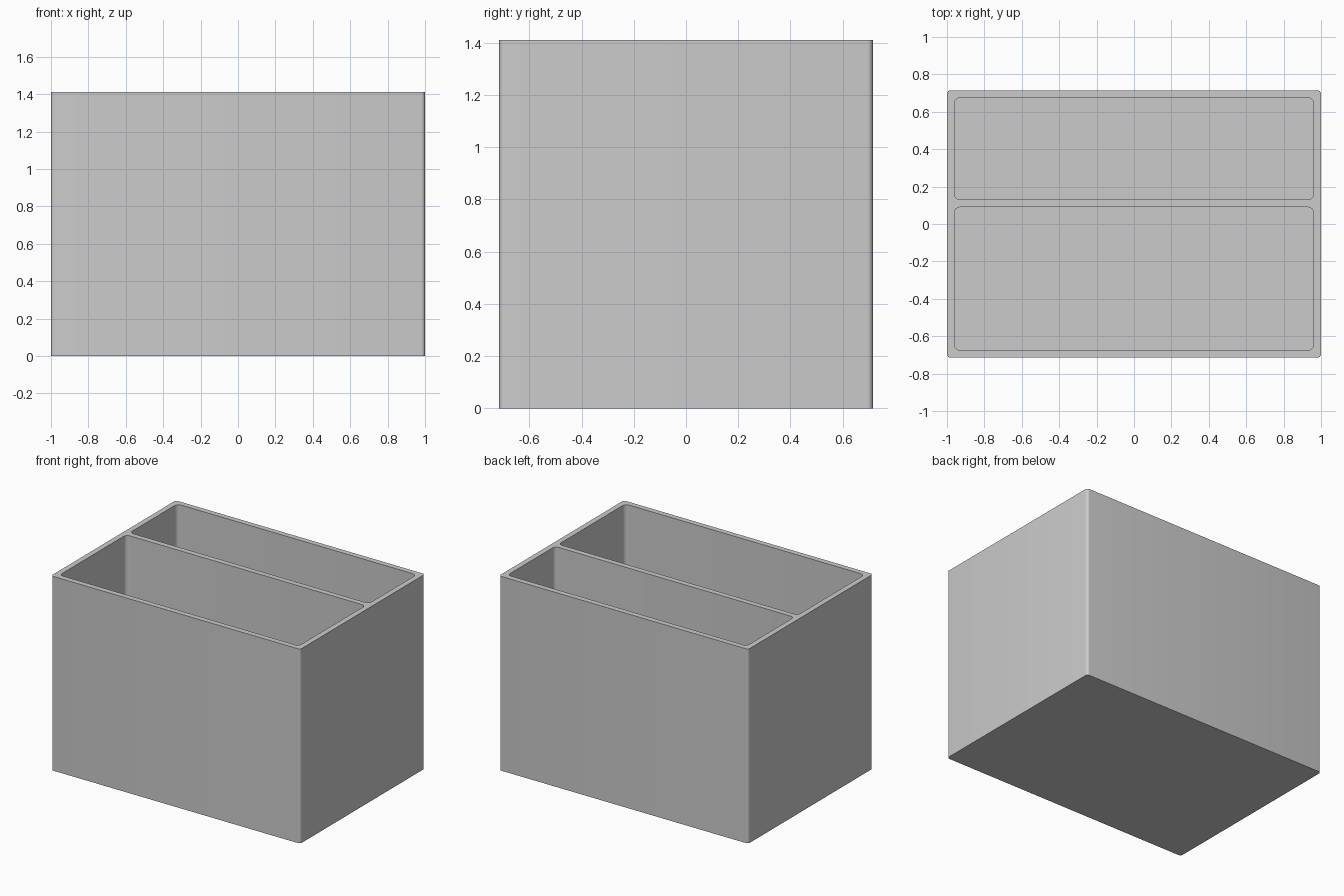
import bpy
import bmesh
from math import cos, sin, pi, radians

cube = bpy.data.objects.get("Cube")
if cube:
    bpy.data.objects.remove(cube)

HEIGHT = 1.41
HALF_X, HALF_Y = 1.0, 0.715
WALL = 0.04
DIVIDER_Y = 0.11

grey = bpy.data.materials.new("plain grey")
grey.use_nodes = True
colour = (0.6, 0.6, 0.6, 1)
grey.diffuse_color = colour
grey.node_tree.nodes["Principled BSDF"].inputs["Base Color"].default_value = colour


def rounded_block(name, x, y0, y1, z0, z1, radius, steps=6):
    """Upright block with rounded vertical corners."""
    bm = bmesh.new()
    corners = [(x, y1), (-x, y1), (-x, y0), (x, y0)]
    signs = [(1, 1), (-1, 1), (-1, -1), (1, -1)]
    ring = []
    for i, ((cx, cy), (sx, sy)) in enumerate(zip(corners, signs)):
        for k in range(steps + 1):
            a = (i + k / steps) * pi / 2
            ring.append(bm.verts.new((cx - sx * radius + radius * cos(a),
                                      cy - sy * radius + radius * sin(a), z0)))
    base = bm.faces.new(ring)
    top = bmesh.ops.extrude_face_region(bm, geom=[base])["geom"]
    verts = [v for v in top if isinstance(v, bmesh.types.BMVert)]
    bmesh.ops.translate(bm, verts=verts, vec=(0, 0, z1 - z0))
    bmesh.ops.recalc_face_normals(bm, faces=bm.faces)
    mesh = bpy.data.meshes.new(name)
    bm.to_mesh(mesh)
    bm.free()
    mesh.materials.append(grey)
    obj = bpy.data.objects.new(name, mesh)
    bpy.context.collection.objects.link(obj)
    return obj


# Outer box
box = rounded_block("divided_box", HALF_X, -HALF_Y, HALF_Y, 0, HEIGHT, 0.02)

# Two open compartments either side of the divider
compartments = {
    "front_compartment_cutter": (-HALF_Y + WALL, DIVIDER_Y - WALL / 2),
    "back_compartment_cutter": (DIVIDER_Y + WALL / 2, HALF_Y - WALL),
}
for name, (y0, y1) in compartments.items():
    cutter = rounded_block(name, HALF_X - WALL, y0, y1, WALL, HEIGHT + 0.1, 0.03)
    cut = box.modifiers.new(name, "BOOLEAN")
    cut.operation = "DIFFERENCE"
    cut.solver = "EXACT"
    cut.object = cutter
    bpy.context.view_layer.objects.active = box
    bpy.ops.object.modifier_apply(modifier=cut.name)
    bpy.data.objects.remove(cutter)

# Smooth corners, crisp rims
bpy.ops.object.select_all(action="DESELECT")
box.select_set(True)
bpy.context.view_layer.objects.active = box
bpy.ops.object.shade_smooth_by_angle(angle=radians(30))
